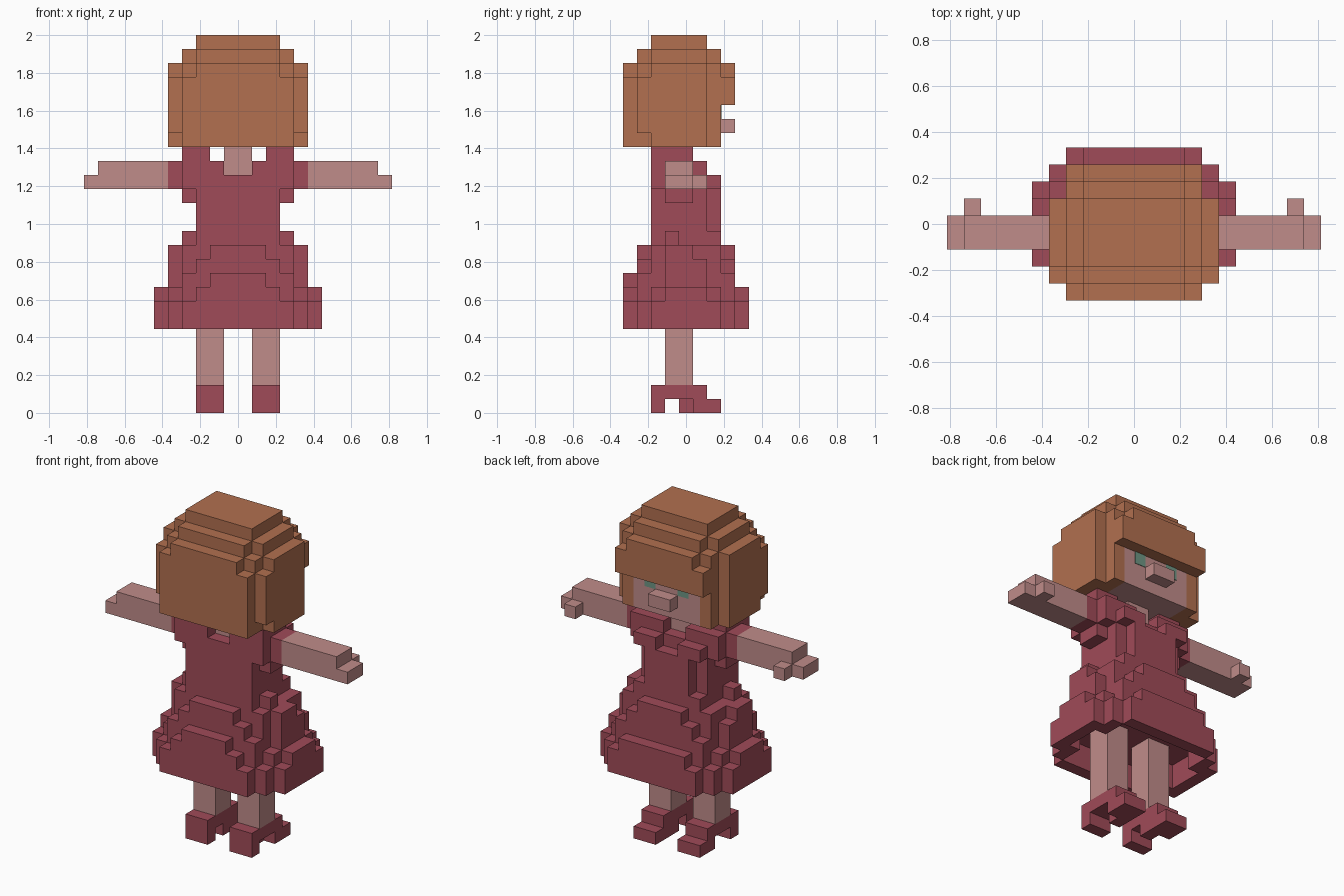
import bpy, bmesh

cube = bpy.data.objects.get("Cube")
if cube:
    bpy.data.objects.remove(cube, do_unlink=True)

U = 2 / 27      # size of one block
Y_MID = 4.5     # block rows 0..9 run from the -y side to the +y side


def material(name, rgb):
    m = bpy.data.materials.new(name)
    m.use_nodes = True
    col = (*rgb, 1)
    m.diffuse_color = col
    bsdf = next(n for n in m.node_tree.nodes if n.type == 'BSDF_PRINCIPLED')
    bsdf.inputs["Base Color"].default_value = col
    bsdf.inputs["Roughness"].default_value = 0.8
    return m


HAIR = material("hair_brown", (0.445, 0.162, 0.080))
SKIN = material("skin_pink", (0.527, 0.262, 0.254))
RED = material("dress_red", (0.352, 0.070, 0.098))
GREEN = material("eye_green", (0.156, 0.305, 0.231))


def box(x0, x1, y0, y1, z0, z1):
    """Set of unit blocks filling a box."""
    return {(x, y, z) for x in range(x0, x1) for y in range(y0, y1) for z in range(z0, z1)}


def mirror(blocks):
    """The blocks plus their reflection across x = 0."""
    return blocks | {(-1 - x, y, z) for x, y, z in blocks}


def layer(z0, z1, y0, halves):
    """Rounded layer: one half width for each row, starting at row y0."""
    out = set()
    for i, h in enumerate(halves):
        out |= box(-h, h, y0 + i, y0 + i + 1, z0, z1)
    return out


SIDES = [((1, 0, 0), ((1, 0, 0), (1, 1, 0), (1, 1, 1), (1, 0, 1))),
         ((-1, 0, 0), ((0, 0, 0), (0, 0, 1), (0, 1, 1), (0, 1, 0))),
         ((0, 1, 0), ((0, 1, 0), (0, 1, 1), (1, 1, 1), (1, 1, 0))),
         ((0, -1, 0), ((0, 0, 0), (1, 0, 0), (1, 0, 1), (0, 0, 1))),
         ((0, 0, 1), ((0, 0, 1), (1, 0, 1), (1, 1, 1), (0, 1, 1))),
         ((0, 0, -1), ((0, 0, 0), (0, 1, 0), (1, 1, 0), (1, 0, 0)))]


def finish(name, bm, mat):
    me = bpy.data.meshes.new(name)
    bm.to_mesh(me)
    bm.free()
    me.materials.append(mat)
    ob = bpy.data.objects.new(name, me)
    bpy.context.scene.collection.objects.link(ob)
    return ob


def build(name, blocks, mat):
    """Outer skin of a block set, with flat areas merged."""
    bm = bmesh.new()
    verts = {}
    for b in sorted(blocks):
        for n, corners in SIDES:
            if tuple(p + q for p, q in zip(b, n)) in blocks:
                continue
            face = []
            for c in corners:
                k = tuple(p + q for p, q in zip(b, c))
                if k not in verts:
                    verts[k] = bm.verts.new((k[0] * U, (k[1] - Y_MID) * U, k[2] * U))
                face.append(verts[k])
            bm.faces.new(face)
    bmesh.ops.dissolve_limit(bm, angle_limit=0.01, verts=bm.verts[:], edges=bm.edges[:])
    return finish(name, bm, mat)


# Head and nose
head = box(-3, 3, 2, 7, 19, 24)
build("head", head, SKIN)
build("nose", box(-1, 1, 7, 8, 20, 21), SKIN)

# Eyes: thin plates on the face
for name, x in (("left_eye", 1.5), ("right_eye", -1.5)):
    bm = bmesh.new()
    bmesh.ops.create_cube(bm, size=1)
    for v in bm.verts:
        v.co = ((v.co.x + x) * U, 2.5 * U + v.co.y * 0.006, (v.co.z + 21.5) * U)
    finish(name, bm, GREEN)

# Hair: rounded cap, side locks and fringe around the head
hair = layer(26, 27, 2, [3] * 4)
hair |= layer(25, 26, 1, [3, 4, 4, 4, 4, 3])
hair |= layer(24, 25, 0, [3, 4, 5, 5, 5, 5, 4, 3])
hair |= layer(22, 24, 0, [4, 5, 5, 5, 5, 5, 4, 4])
hair |= layer(20, 22, 0, [4, 5, 5, 5, 5, 5, 4])
hair |= layer(19, 20, 0, [4, 4, 5, 5, 5, 5, 4])
build("hair", hair - head, HAIR)

# Neck
neck = box(-1, 1, 3, 5, 17, 19)
build("neck", neck, SKIN)

# Bodice: collar, shoulders, sleeves, chest and waist
bodice = box(-3, 3, 2, 6, 12, 17) | box(-2, 2, 6, 7, 13, 16) | box(-3, 3, 6, 7, 12, 13)
bodice |= mirror(box(2, 4, 2, 5, 18, 19) | box(1, 4, 2, 6, 17, 18) | box(3, 4, 2, 6, 16, 17)
                 | box(4, 5, 3, 5, 16, 18) | box(3, 4, 3, 5, 15, 16)
                 | box(1, 3, 6, 7, 16, 17) | box(3, 4, 3, 4, 12, 13))
build("bodice", bodice - neck, RED)

# Skirt: flared rounded layers with a hollow hem
hem = layer(6, 8, 0, [4, 5, 6, 6, 6, 6, 6, 5, 4])
hollow = layer(6, 8, 1, [4, 4, 5, 5, 5, 4, 4])
skirt = hem - hollow
skirt |= layer(8, 9, 0, [3, 4, 5, 6, 6, 6, 5, 4, 3])
skirt |= layer(9, 10, 0, [2, 4, 4, 5, 5, 5, 4, 4])
skirt |= layer(10, 11, 1, [3, 4, 5, 5, 5, 4, 3])
skirt |= layer(11, 12, 1, [2, 4, 5, 5, 4, 4, 2])
build("skirt", skirt, RED)

# Arms with thumbs, legs and heeled shoes
arm = box(5, 10, 3, 5, 16, 18) | box(10, 11, 3, 5, 16, 17) | box(9, 10, 5, 6, 16, 17)
leg = box(1, 3, 3, 5, 2, 8)
shoe = (box(1, 3, 2, 6, 1, 2) | box(1, 3, 2, 3, 0, 1)
        | box(1, 3, 5, 7, 0, 1) | box(1, 2, 4, 5, 0, 1))
for part, blocks, mat in (("arm", arm, SKIN), ("leg", leg, SKIN), ("shoe", shoe, RED)):
    build("left_" + part, blocks, mat)
    build("right_" + part, mirror(blocks) - blocks, mat)
